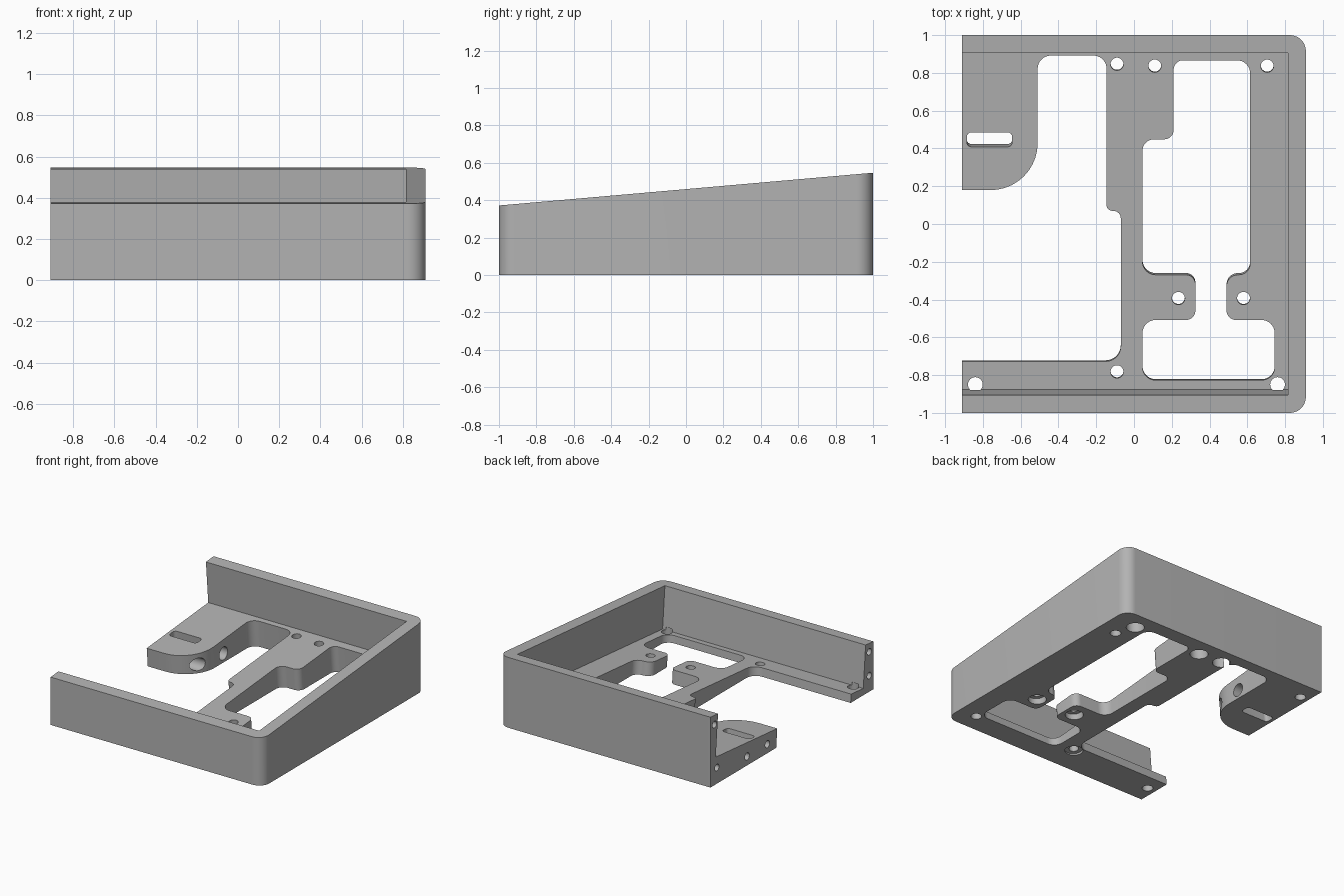
import bpy
import bmesh
import math
from mathutils import Matrix, Vector

if "Cube" in bpy.data.objects:
    bpy.data.objects.remove(bpy.data.objects["Cube"])

SLOPE = math.radians(5)
# Frame of the tilted tray floor
TILT = Matrix.Translation((0, 0, 0.13)) @ Matrix.Rotation(SLOPE, 4, "X")
FLAT = Matrix.Identity(4)

grey = bpy.data.materials.new("grey plastic")
grey.use_nodes = True
COLOUR = (0.45, 0.45, 0.45, 1)
grey.diffuse_color = COLOUR
grey.node_tree.nodes["Principled BSDF"].inputs["Base Color"].default_value = COLOUR


def fillet(corners, steps=10):
    """Round each (x, y, radius) right-angle corner of an outline."""
    pts = []
    n = len(corners)
    for i, (x, y, r) in enumerate(corners):
        p = Vector((x, y))
        if r == 0:
            pts.append(p)
            continue
        a = (Vector(corners[i - 1][:2]) - p).normalized() * r
        b = (Vector(corners[(i + 1) % n][:2]) - p).normalized() * r
        for k in range(steps + 1):
            t = k / steps * math.pi / 2
            pts.append(p + a * (1 - math.sin(t)) + b * (1 - math.cos(t)))
    return pts


def prism(name, pts, low, high, frame=FLAT):
    bm = bmesh.new()
    base = bm.faces.new([bm.verts.new((p[0], p[1], low)) for p in pts])
    top = bmesh.ops.extrude_face_region(bm, geom=[base])["geom"]
    verts = [v for v in top if isinstance(v, bmesh.types.BMVert)]
    bmesh.ops.translate(bm, vec=(0, 0, high - low), verts=verts)
    bmesh.ops.recalc_face_normals(bm, faces=bm.faces)
    bm.transform(frame)
    mesh = bpy.data.meshes.new(name)
    bm.to_mesh(mesh)
    bm.free()
    obj = bpy.data.objects.new(name, mesh)
    bpy.context.collection.objects.link(obj)
    mesh.materials.append(grey)
    return obj


def circle(x, y, r, sides=32):
    return [(x + r * math.cos(2 * math.pi * k / sides),
             y + r * math.sin(2 * math.pi * k / sides)) for k in range(sides)]


# Outer body: rounded on one side, sloping top
case = prism("sloped_case", fillet([(-0.91, -1, 0), (0.91, -1, 0.085),
                                    (0.91, 1, 0.085), (-0.91, 1, 0)]), 0, 1)
for v in case.data.vertices:
    if v.co.z > 0.5:
        v.co.z = 0.459 + math.tan(SLOPE) * v.co.y

cutters = []


def cut(name, pts, low, high, frame=FLAT):
    obj = prism(name, pts, low, high, frame)
    obj.hide_render = True
    cutters.append(obj)


# Tray cavity, open on one side
cut("cavity", [(-1.2, -0.88), (0.815, -0.88), (0.815, 0.938), (-1.2, 0.938)], 0, 0.8, TILT)

# Large side opening around the tongue
cut("side_opening", fillet([
    (-1.2, 0.18, 0), (-0.51, 0.18, 0.25), (-0.51, 0.895, 0.07), (-0.145, 0.895, 0.07),
    (-0.145, 0.07, 0.03), (-0.07, 0.07, 0.04), (-0.07, -0.73, 0.08), (-1.2, -0.73, 0),
]), -0.4, 0.02, TILT)

# Central opening pinched between two screw tabs
cut("centre_opening", fillet([
    (0.21, 0.87, 0.05), (0.615, 0.87, 0.07), (0.615, -0.27, 0.06), (0.49, -0.27, 0.06),
    (0.49, -0.51, 0.05), (0.745, -0.51, 0.07), (0.745, -0.83, 0.07), (0.045, -0.83, 0.07),
    (0.045, -0.51, 0.07), (0.325, -0.51, 0.05), (0.325, -0.27, 0.05), (0.045, -0.27, 0.07),
    (0.045, 0.45, 0.06), (0.21, 0.45, 0.05),
]), -0.4, 0.02, TILT)

# Strap slot in the tongue
cut("slot", fillet([(-0.885, 0.41, 0.025), (-0.645, 0.41, 0.025),
                    (-0.645, 0.487, 0.025), (-0.885, 0.487, 0.025)]), -0.4, 0.02, TILT)

# Screw holes, counterbored from below
for x, y in [(-0.09, 0.85), (0.11, 0.84), (0.705, 0.84),
             (0.235, -0.395), (0.58, -0.395), (-0.09, -0.785)]:
    cut("screw_hole", circle(x, y, 0.034), -0.4, 0.02, TILT)
    cut("screw_head", circle(x, y, 0.065), -0.4, -0.045, TILT)

# Foot sockets in the underside
for x, y in [(-0.84, -0.85), (0.76, -0.85), (-0.84, 0.85), (0.76, 0.7)]:
    cut("foot_socket", circle(x, y, 0.039), -0.1, 0.075)

# Sideways holes: local x, y, z become world y, z, x
SIDE = Matrix(((0, 0, 1, 0), (1, 0, 0, 0), (0, 1, 0, 0), (0, 0, 0, 1)))
for y, z in [(0.95, 0.47), (0.92, 0.125), (-0.95, 0.31), (-0.95, 0.125)]:
    cut("pin_hole", circle(y, z, 0.026, 24), -1, -0.75, SIDE)
for y in (0.3, 0.55):
    cut("bolt_hole", circle(y, 0.07, 0.028, 24), -1, -0.45, SIDE)
    cut("bolt_head", circle(y, 0.07, 0.05), -0.76, -0.45, SIDE)

# Carve the body
bpy.context.view_layer.objects.active = case
for obj in cutters:
    mod = case.modifiers.new(obj.name, "BOOLEAN")
    mod.operation = "DIFFERENCE"
    mod.solver = "EXACT"
    mod.object = obj
    bpy.ops.object.modifier_apply(modifier=mod.name)
for obj in cutters:
    bpy.data.objects.remove(obj)

bpy.ops.object.select_all(action="DESELECT")
case.select_set(True)
bpy.ops.object.shade_smooth_by_angle(angle=math.radians(30))
